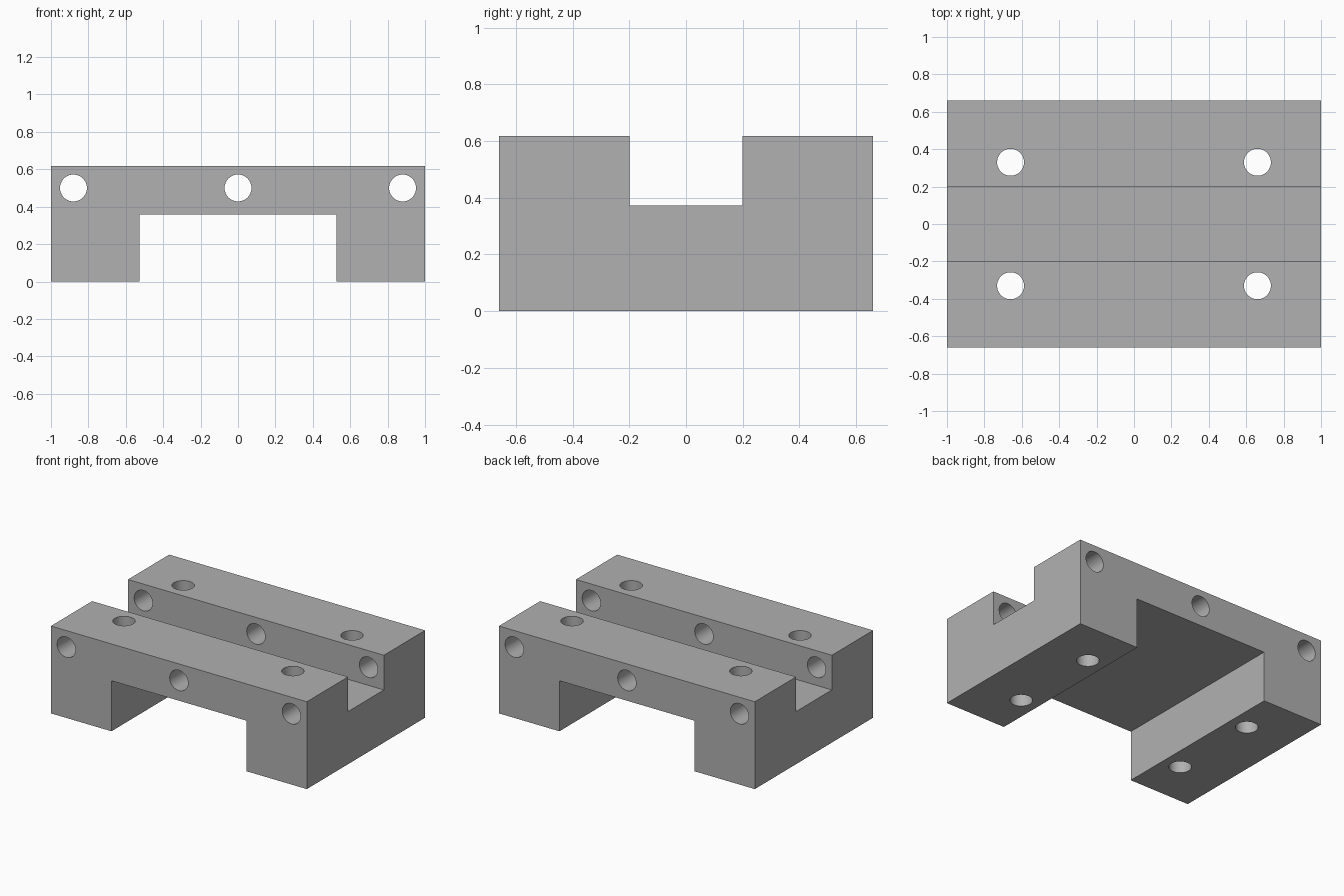
import bpy
from math import radians

if "Cube" in bpy.data.objects:
    bpy.data.objects.remove(bpy.data.objects["Cube"], do_unlink=True)

DEPTH, HEIGHT = 1.32, 0.617
HOLE_RADIUS = 0.072

grey = bpy.data.materials.new("mid grey")
grey.use_nodes = True
colour = (0.44, 0.44, 0.44, 1)
grey.diffuse_color = colour
grey.node_tree.nodes["Principled BSDF"].inputs["Base Color"].default_value = colour


def box(name, size, z_low):
    """Box centred on x and y, with its underside at z_low."""
    bpy.ops.mesh.primitive_cube_add(size=1, location=(0, 0, z_low + size[2] / 2))
    obj = bpy.context.object
    obj.name = name
    obj.scale = size
    bpy.ops.object.transform_apply(location=True, rotation=False, scale=True)
    obj.data.materials.append(grey)
    return obj


def drill(location, depth, tilt=0):
    """Round cutter, upright unless tilted to run front to back."""
    bpy.ops.mesh.primitive_cylinder_add(vertices=48, radius=HOLE_RADIUS, depth=depth,
                                        location=location, rotation=(tilt, 0, 0))
    obj = bpy.context.object
    obj.name = "hole_cutter"
    obj.data.materials.append(grey)
    return obj


# Solid block
block = box("mounting_block", (2, DEPTH, HEIGHT), 0)

# Channel along the top and slot through the underside
cutters = [box("channel_cutter", (3, 0.4, 1), 0.372),
           box("slot_cutter", (1.054, 3, 1), 0.357 - 1)]

# Four upright bolt holes
cutters += [drill((x, y, 0.3), 2) for x in (-0.66, 0.66) for y in (-0.33, 0.33)]

# Three holes running front to back
cutters += [drill((x, 0, 0.5), 3, radians(90)) for x in (-0.88, 0, 0.88)]

# Cut everything out of the block
bpy.ops.object.select_all(action="DESELECT")
block.select_set(True)
bpy.context.view_layer.objects.active = block
for cutter in cutters:
    cutter.hide_render = True
    cut = block.modifiers.new("cut", "BOOLEAN")
    cut.operation = "DIFFERENCE"
    cut.solver = "EXACT"
    cut.object = cutter
    bpy.ops.object.modifier_apply(modifier=cut.name)
    bpy.data.objects.remove(cutter, do_unlink=True)

# Smooth hole walls, crisp edges
bpy.ops.object.shade_smooth_by_angle(angle=radians(30))
